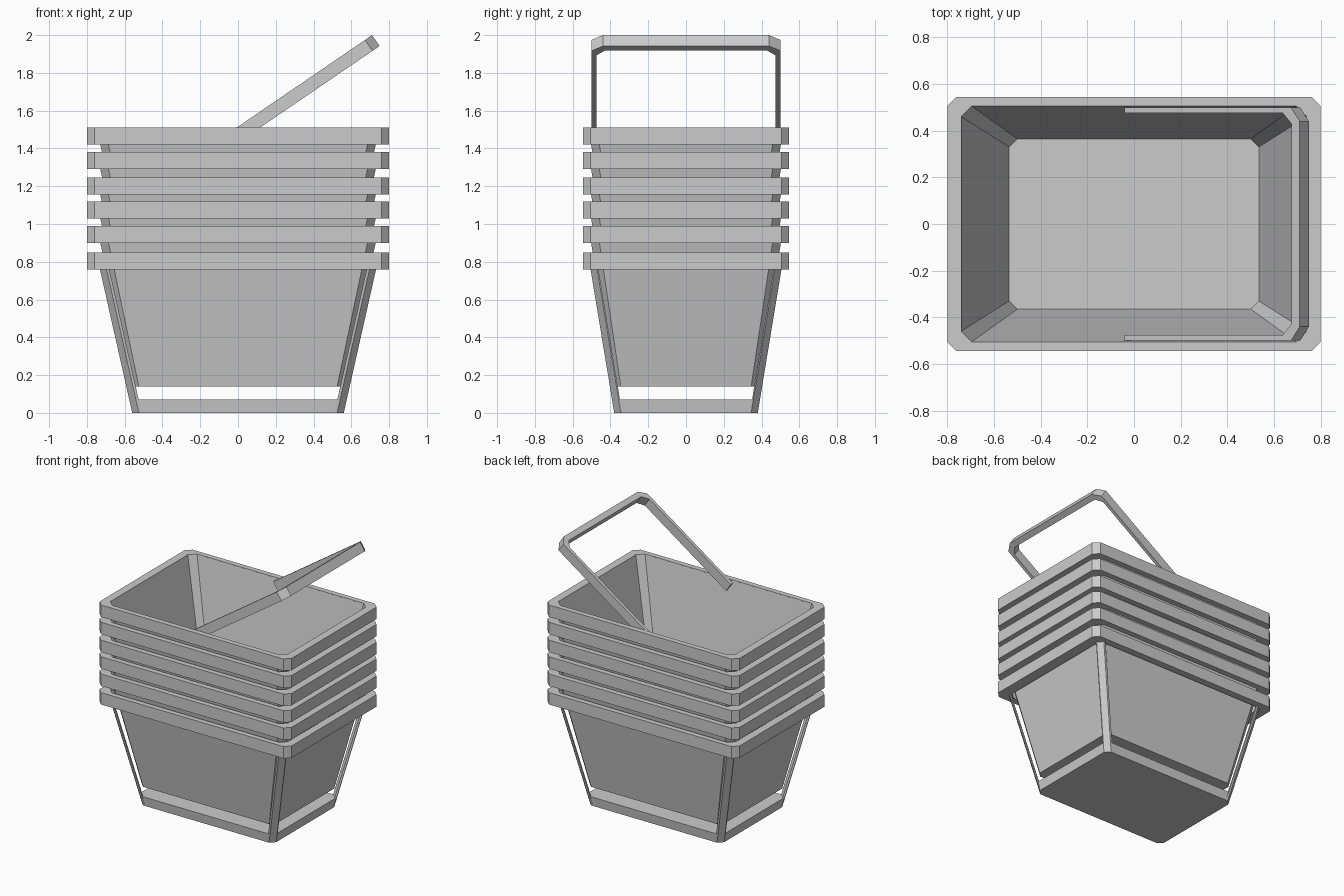
import bpy, bmesh, math

if "Cube" in bpy.data.objects:
    bpy.data.objects.remove(bpy.data.objects["Cube"])


def chamfered(hx, hy, c, z):
    """Rectangle with cut corners, counter-clockwise."""
    return [(hx, -hy + c, z), (hx, hy - c, z), (hx - c, hy, z), (-hx + c, hy, z),
            (-hx, hy - c, z), (-hx, -hy + c, z), (-hx + c, -hy, z), (hx - c, -hy, z)]


def loft(name, rings, caps=True):
    """Skin a list of rings; cap the ends, or join last ring to first."""
    bm = bmesh.new()
    vs = [[bm.verts.new(p) for p in r] for r in rings]
    n = len(rings[0])
    pairs = list(zip(vs, vs[1:]))
    if caps:
        bm.faces.new(vs[0])
        bm.faces.new(vs[-1])
    else:
        pairs.append((vs[-1], vs[0]))
    for a, b in pairs:
        for i in range(n):
            j = (i + 1) % n
            bm.faces.new((a[i], a[j], b[j], b[i]))
    bmesh.ops.recalc_face_normals(bm, faces=bm.faces)
    me = bpy.data.meshes.new(name)
    bm.to_mesh(me)
    bm.free()
    ob = bpy.data.objects.new(name, me)
    bpy.context.collection.objects.link(ob)
    return ob


def rim(name, z):
    # Solid chamfered collar around the mouth of a basket
    loft(name, [chamfered(0.80, 0.545, 0.04, z - 0.09),
                chamfered(0.80, 0.545, 0.04, z),
                chamfered(0.74, 0.505, 0.045, z),
                chamfered(0.718, 0.492, 0.045, z - 0.09)], caps=False)


# Bottom basket: open frame with floor slab, corner posts and rim
loft("base_slab", [chamfered(0.56, 0.38, 0.035, 0), chamfered(0.57, 0.388, 0.035, 0.07)])
post = [(0.56, 0.345), (0.525, 0.38), (0.51, 0.38), (0.51, 0.368), (0.518, 0.366),
        (0.546, 0.338), (0.56, 0.338)]
for sx, side in ((-1, "left"), (1, "right")):
    for sy, end in ((-1, "front"), (1, "back")):
        loft(f"{end}_{side}_post",
             [[(sx * (x + dx), sy * (y + dy), z) for x, y in post]
              for dx, dy, z in ((0, 0, 0), (0.18, 0.132, 0.80))])
rim("rim_1", 0.85)

# Nested baskets: tapered hollow shells, each with its own rim
for i, z in enumerate((0.14, 0.27, 0.395, 0.53, 0.66)):
    loft(f"basket_shell_{i + 2}", [
        chamfered(0.56, 0.38, 0.035, z),
        chamfered(0.748, 0.516, 0.045, z + 0.845),
        chamfered(0.739, 0.504, 0.045, z + 0.845),
        chamfered(0.535, 0.365, 0.035, z + 0.07)])
    rim(f"rim_{i + 2}", z + 0.85)

# Carrying handle: U-shaped band with cut corners, tilted to the right
ang = math.atan2(0.512, 0.75)
half = [(0, 0.50), (0.863, 0.50), (0.908, 0.44)]
inner = [(0, 0.475), (0.82, 0.475), (0.865, 0.43)]


def mirrored(pts):
    return pts + [(u, -y) for u, y in reversed(pts)]


def section(o, i, width=0.07):
    pts = []
    for (u, y), w in ((o, 0), (o, width), (i, width), (i, 0)):
        pts.append((-0.04 + u * math.cos(ang) + w * math.sin(ang), y,
                    1.488 + u * math.sin(ang) - w * math.cos(ang)))
    return pts


loft("handle", [section(o, i) for o, i in zip(mirrored(half), mirrored(inner))])
